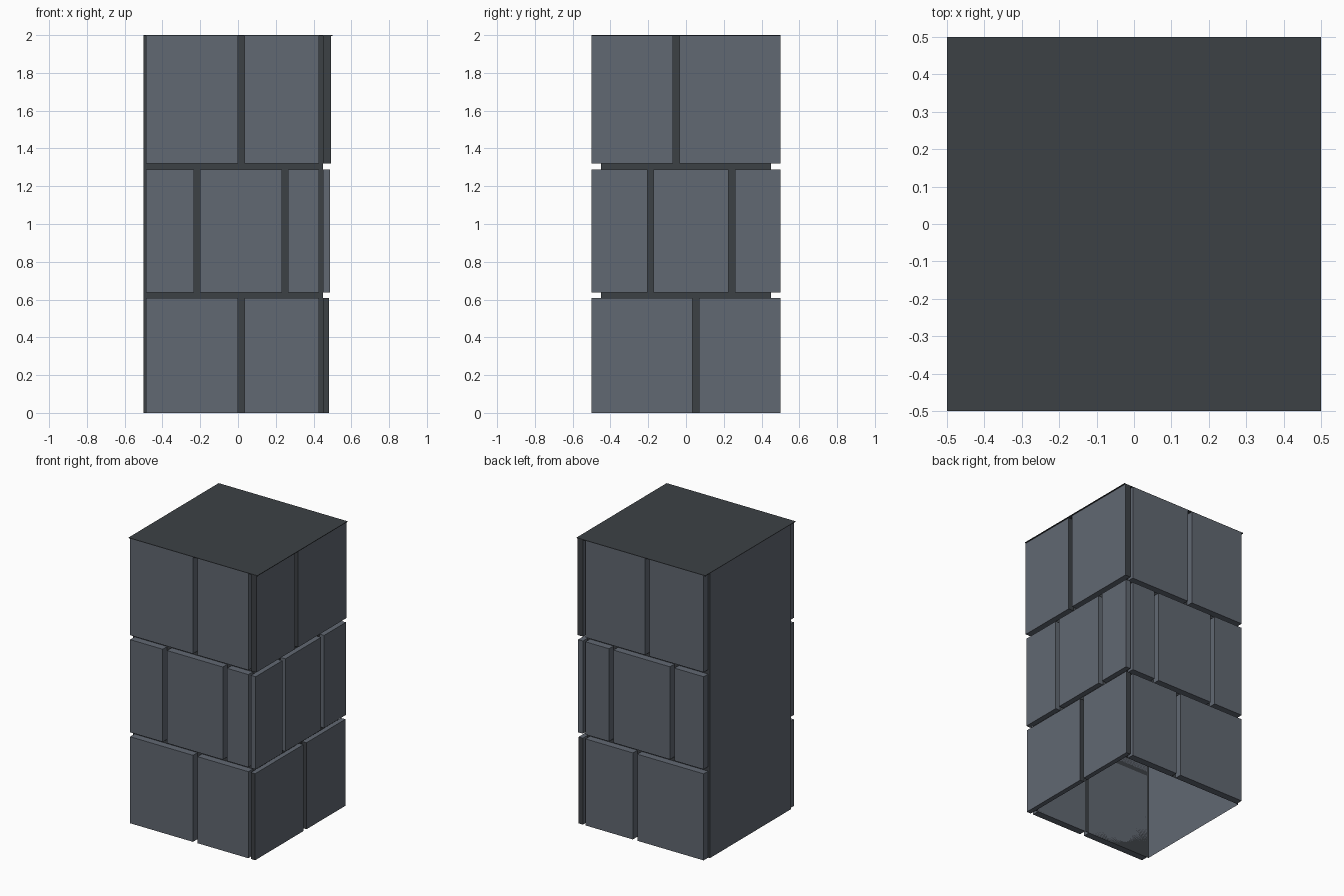
import bpy
import bmesh

default = bpy.data.objects.get("Cube")
if default:
    bpy.data.objects.remove(default, do_unlink=True)


def make_material(name, color):
    mat = bpy.data.materials.new(name)
    mat.use_nodes = True
    mat.diffuse_color = color
    mat.node_tree.nodes["Principled BSDF"].inputs["Base Color"].default_value = color
    return mat


STONE = make_material("slate_stone", (0.12, 0.138, 0.168, 1))
MORTAR = make_material("dark_mortar", (0.046, 0.053, 0.06, 1))


def make_box(name, low, high, mats, rule=None, drop=None):
    """Box between two corners; rule(normal) picks the material, drop(normal) removes faces."""
    bm = bmesh.new()
    bmesh.ops.create_cube(bm, size=1)
    for v in bm.verts:
        for i in range(3):
            v.co[i] = high[i] if v.co[i] > 0 else low[i]
    bm.normal_update()
    if rule:
        for f in bm.faces:
            f.material_index = rule(f.normal)
    if drop:
        bmesh.ops.delete(bm, geom=[f for f in bm.faces if drop(f.normal)], context="FACES")
    mesh = bpy.data.meshes.new(name)
    bm.to_mesh(mesh)
    bm.free()
    for mat in mats:
        mesh.materials.append(mat)
    obj = bpy.data.objects.new(name, mesh)
    bpy.context.collection.objects.link(obj)
    return obj


CORE = 0.45   # mortar surface
FACE = 0.5    # stone surface
GAP = 0.034   # joint width

# Hollow core, open underneath, with one plain stone wall
make_box("mortar_core", (-FACE, -CORE, 0), (CORE, CORE, 1.996), (MORTAR, STONE),
         rule=lambda n: int(n.x < -0.5), drop=lambda n: abs(n.z) > 0.5)

# Thin cap
make_box("top_cap", (-FACE, -FACE, 1.996), (FACE, FACE, 2), (MORTAR,))

# Courses from bottom to top, and how far the side stones stand out
ROWS = [("lower", 0, 0.607, 0.483), ("middle", 0.638, 1.288, 0.487), ("upper", 1.319, 1.996, 0.492)]

# Joint centres of each course, per wall
JOINTS = {
    "front": [[0.018], [-0.217], [0.018]],
    "side": [[0.052], [-0.188, 0.242], [-0.052]],
    "back": [[0.045], [-0.243, 0.23], [-0.05]],
}
JOINTS["front"][1].append(0.249)


def spans(start, end, joints):
    edges = [start]
    for j in joints:
        edges += [j - GAP / 2, j + GAP / 2]
    edges.append(end)
    return zip(edges[::2], edges[1::2])


for wall, courses in JOINTS.items():
    for (row, z0, z1, out), joints in zip(ROWS, courses):
        limits = (-FACE, FACE) if wall == "side" else (-0.487, 0.43)
        for n, (a, b) in enumerate(spans(*limits, joints), 1):
            name = f"{wall}_{row}_stone_{n}"
            if wall == "front":
                make_box(name, (a, -FACE, z0), (b, -CORE, z1), (STONE,))
            elif wall == "back":
                make_box(name, (a, CORE, z0), (b, FACE, z1), (STONE,))
            else:
                # Ends of the outer courses are mortar coloured
                dark = row != "middle"
                make_box(name, (CORE, a, z0), (out, b, z1), (STONE, MORTAR),
                         rule=lambda nrm: int(dark and abs(nrm.y) > 0.5))
